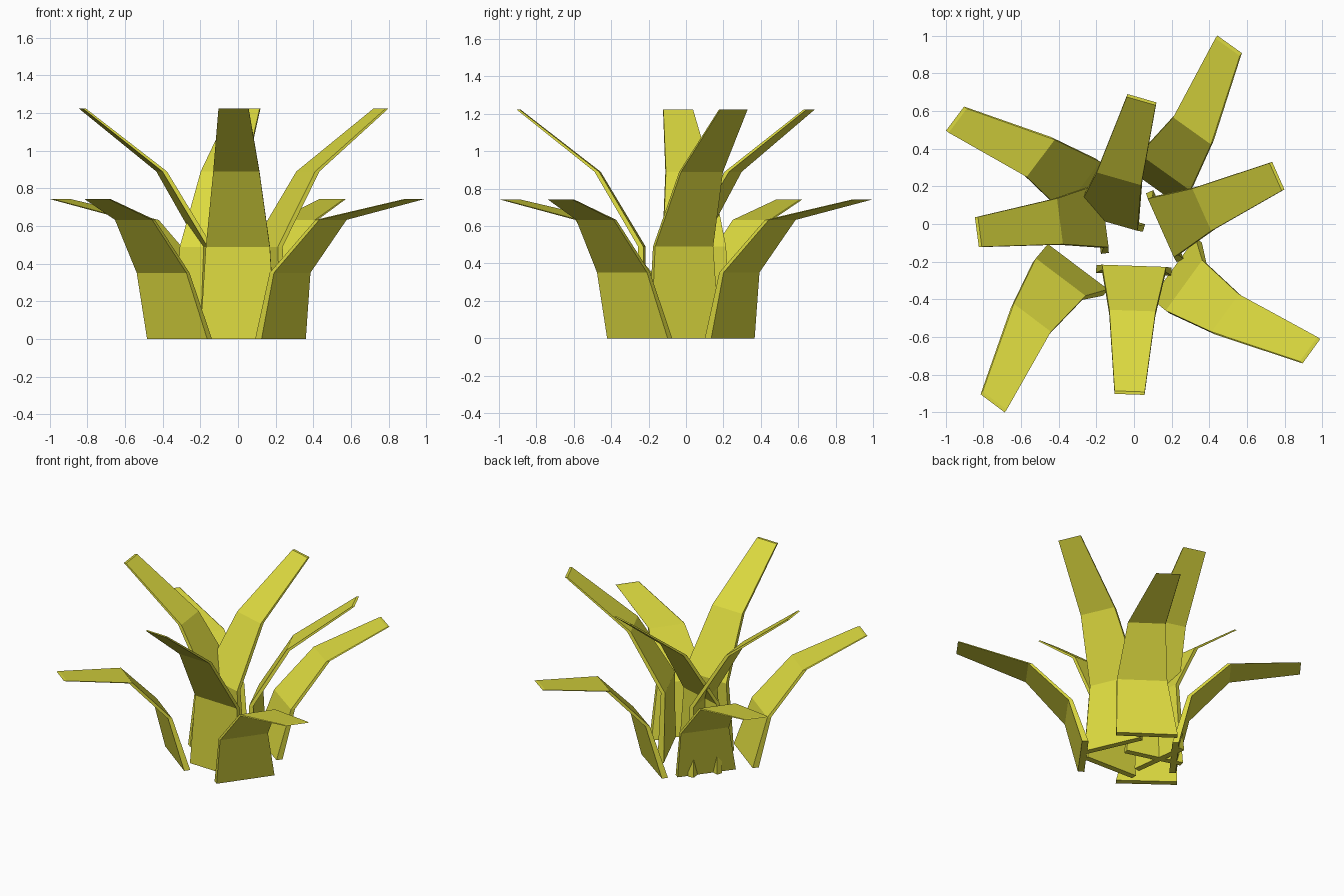
import bpy, bmesh, math
from mathutils import Vector

if "Cube" in bpy.data.objects:
    bpy.data.objects.remove(bpy.data.objects["Cube"])

green = bpy.data.materials.new("yellow_green_leaf")
green.diffuse_color = (0.72, 0.70, 0.05, 1)
green.use_nodes = True
green.node_tree.nodes["Principled BSDF"].inputs["Base Color"].default_value = green.diffuse_color

# Cross-sections from base to tip: (z, outward, sideways, half width, thickness)
TALL = [(0.0, 0.042, 0.0, 0.2, 0.042), (0.49, 0.025, 0.0, 0.17, 0.028),
        (0.89, 0.26, 0.0, 0.1225, 0.025), (1.224, 0.68, 0.0, 0.08, 0.016)]
LOW = [(0.0, 0.0, 0.0, 0.2, 0.042), (0.352, 0.085, -0.04, 0.165, 0.028),
       (0.633, 0.345, -0.03, 0.1235, 0.025), (0.743, 0.81, 0.075, 0.08, 0.018)]


def leaf(name, sections, x, y, angle):
    a = math.radians(angle)
    u = Vector((math.cos(a), math.sin(a), 0))
    v = Vector((-math.sin(a), math.cos(a), 0))
    bm = bmesh.new()
    rings = []
    for z, out, side, hw, t in sections:
        c = Vector((x, y, z)) + u * out + v * side
        rings.append([bm.verts.new(p) for p in
                      (c - v * hw, c + v * hw, c + v * hw - u * t, c - v * hw - u * t)])
    for lo, hi in zip(rings, rings[1:]):
        for i in range(4):
            j = (i + 1) % 4
            bm.faces.new((lo[i], lo[j], hi[j], hi[i]))
    bm.faces.new(rings[0][::-1])
    bm.faces.new(rings[-1])
    bmesh.ops.recalc_face_normals(bm, faces=bm.faces)
    me = bpy.data.meshes.new(name)
    bm.to_mesh(me)
    bm.free()
    me.materials.append(green)
    bpy.context.collection.objects.link(bpy.data.objects.new(name, me))


# Inner tall leaves: root x, root y, heading
for i, args in enumerate([(0.0, -0.225, 268), (0.145, -0.02, 24),
                          (-0.145, 0.014, 74), (-0.16, 0.045, 187.5)]):
    leaf(f"tall_leaf_{i + 1}", TALL, *args)

# Outer low leaves
for i, args in enumerate([(0.2425, -0.26, -36), (0.098, 0.251, 54.5),
                          (-0.258, 0.132, 143), (-0.323, -0.26, 233)]):
    leaf(f"low_leaf_{i + 1}", LOW, *args)
